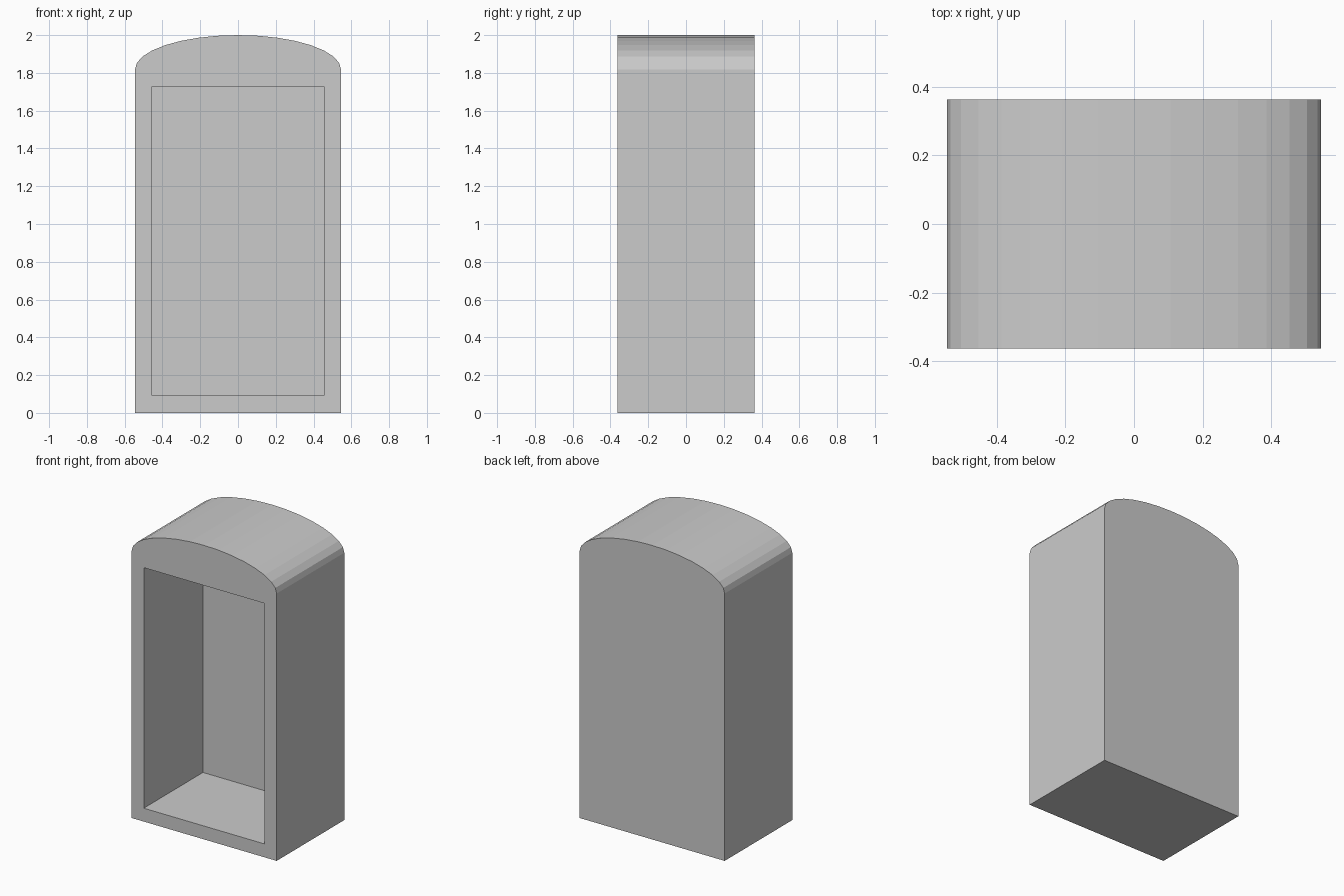
import bpy, bmesh
from math import pi, cos, sin
from mathutils import Vector

if "Cube" in bpy.data.objects:
    bpy.data.objects.remove(bpy.data.objects["Cube"])

W, D = 0.5455, 0.3636        # half width, half depth
SPRING, RISE = 1.818, 0.182  # height of the straight sides, rise of the arch
WALL, SEGS = 0.091, 16       # wall thickness, arch facets

# Outline: base corners, then the half-ellipse arch from right to left
arch = [(W * cos(pi * i / SEGS), SPRING + RISE * sin(pi * i / SEGS))
        for i in range(SEGS + 1)]
outline = [(-W, 0), (W, 0)] + arch

bm = bmesh.new()
front = [bm.verts.new((x, -D, z)) for x, z in outline]
back = [bm.verts.new((x, D, z)) for x, z in outline]

# Front and back: a rectangle below the arch, and the arch panel
opening = bm.faces.new([front[0], front[1], front[2], front[-1]])
bm.faces.new(front[2:])
bm.faces.new([back[0], back[-1], back[2], back[1]])
bm.faces.new(back[:1:-1])

# Outer skin: base, sides and faceted roof
n = len(outline)
for i in range(n):
    j = (i + 1) % n
    bm.faces.new([front[j], front[i], back[i], back[j]])
bm.normal_update()

# Open front cavity: inset the rectangle, then push it back to the rear wall
bmesh.ops.inset_region(bm, faces=[opening], thickness=WALL, use_even_offset=True)
cavity = bmesh.ops.extrude_discrete_faces(bm, faces=[opening])["faces"][0]
rim = list(cavity.verts)
bmesh.ops.translate(bm, verts=rim, vec=Vector((0, 2 * D - WALL, 0)))
bmesh.ops.recalc_face_normals(bm, faces=bm.faces[:])

mesh = bpy.data.meshes.new("arched_cabinet_shell")
bm.to_mesh(mesh)
bm.free()
shell = bpy.data.objects.new("arched_cabinet_shell", mesh)
bpy.context.collection.objects.link(shell)
